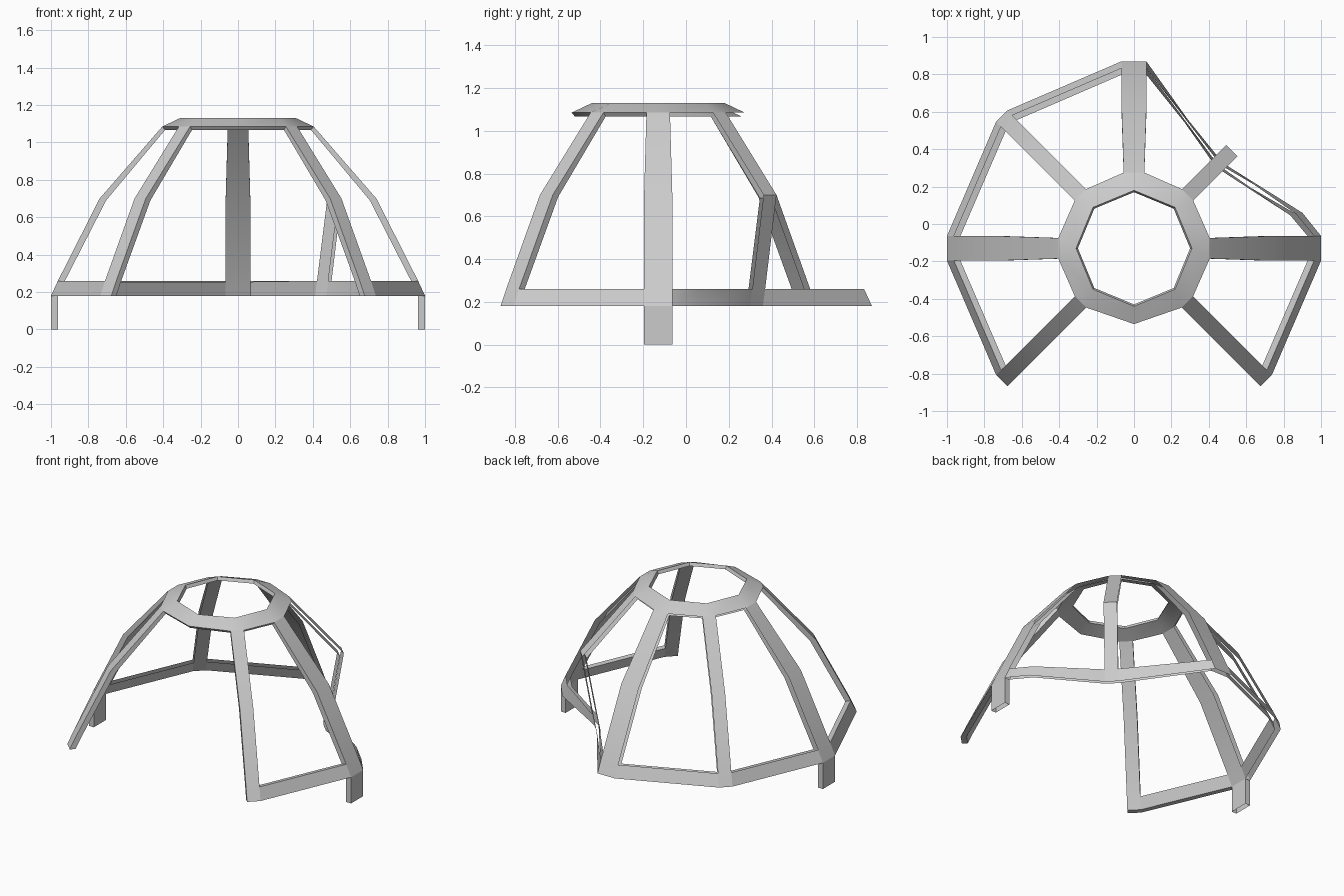
import bpy, bmesh, math
from mathutils import Vector

if "Cube" in bpy.data.objects:
    bpy.data.objects.remove(bpy.data.objects["Cube"])

CY = -0.13  # dome centre in y
# (radius, z) from top hole down to the lower edge, for outer and inner skin
OUTER = [(0.405, 1.085), (0.74, 0.70), (0.963, 0.26), (1.0, 0.18), (0.31, 1.13)]
INNER = [(0.39, 1.067), (0.705, 0.69), (0.928, 0.255), (0.963, 0.18), (0.30, 1.108)]
# the dented back right rib bends inward below its knee
OUTER_DENT = [OUTER[0], (0.74, 0.70), (0.665, 0.26), (0.65, 0.18), OUTER[4]]
INNER_DENT = [INNER[0], (0.715, 0.685), (0.64, 0.26), (0.625, 0.18), INNER[4]]
HOLE = 4
KINK = 0.265  # extra bend of the band beside the dent
RIBS = [0, 1, 2, 3, 4, 5, 7]


def point(key, inner):
    k, side, lvl = key
    k = k % 8
    prof = (INNER_DENT if inner else OUTER_DENT) if k == 1 else (INNER if inner else OUTER)
    r, z = prof[lvl]
    half = 0.0
    if k == KINK:
        r *= 0.92
    elif k != 6 and lvl != HOLE:
        half = (0.055 if lvl == 0 else 0.066) if k % 2 == 0 else 0.0425
    a = k * math.pi / 4
    s = side * half
    return Vector((r * math.cos(a) - s * math.sin(a), CY + r * math.sin(a) + s * math.cos(a), z))


def sheet(bm, keys):
    """Outer skin face plus its inner skin twin."""
    bm.faces.new([bm.verts.new(point(k, False)) for k in keys])
    bm.faces.new([bm.verts.new(point(k, True)) for k in reversed(keys)])


def wall(bm, a, b):
    """Joins outer and inner skin along an edge."""
    pts = [point(b, False), point(a, False), point(a, True), point(b, True)]
    bm.faces.new([bm.verts.new(p) for p in pts])


def finish(bm, name):
    bmesh.ops.remove_doubles(bm, verts=bm.verts[:], dist=0.0005)
    me = bpy.data.meshes.new(name)
    bm.to_mesh(me)
    bm.free()
    ob = bpy.data.objects.new(name, me)
    bpy.context.collection.objects.link(ob)
    bpy.ops.object.select_all(action='DESELECT')
    ob.select_set(True)
    bpy.context.view_layer.objects.active = ob
    bpy.ops.object.shade_smooth_by_angle(angle=math.radians(30))


# ribs
for k in RIBS:
    bm = bmesh.new()
    for l in range(3):
        sheet(bm, [(k, -1, l + 1), (k, 1, l + 1), (k, 1, l), (k, -1, l)])
        # side walls only around the front windows and front opening
        if k in (4, 5) and (l < 2 or k == 5):
            wall(bm, (k, 1, l + 1), (k, 1, l))
        if k in (7, 0) and (l < 2 or k == 7):
            wall(bm, (k, -1, l), (k, -1, l + 1))
        if k == 5 and l < 2:
            wall(bm, (k, -1, l), (k, -1, l + 1))
        if k == 7 and l < 2:
            wall(bm, (k, 1, l + 1), (k, 1, l))
    if k in (5, 7):
        wall(bm, (k, -1, 3), (k, 1, 3))
    finish(bm, "rib_%d" % k)

# top ring
bm = bmesh.new()
for k in range(8):
    sheet(bm, [(k, 1, 0), (k + 1, -1, 0), (k + 1, 0, HOLE), (k, 0, HOLE)])
    if k != 6:
        sheet(bm, [(k, -1, 0), (k, 1, 0), (k, 0, HOLE)])
    wall(bm, (k + 1, 0, HOLE), (k, 0, HOLE))
    if k >= 4:
        wall(bm, (k, 1, 0), (k + 1, -1, 0))
finish(bm, "top_ring")

# lower band, open at the front
bm = bmesh.new()
for a, b in [(0, KINK), (KINK, 1), (1, 2), (2, 3), (3, 4), (4, 5), (7, 8)]:
    sheet(bm, [(a, 1, 3), (b, -1, 3), (b, -1, 2), (a, 1, 2)])
    if a in (4, 7):
        wall(bm, (b, -1, 2), (a, 1, 2))
        wall(bm, (a, 1, 3), (b, -1, 3))
finish(bm, "lower_band")

# feet, open underneath
for sx, name in ((1, "right_foot"), (-1, "left_foot")):
    bm = bmesh.new()
    bmesh.ops.create_cube(bm, size=1)
    for v in bm.verts:
        v.co = (sx * 0.9815 + v.co.x * 0.037, CY + v.co.y * 0.132, 0.09 + v.co.z * 0.18)
    caps = [f for f in bm.faces if abs(f.normal.z) > 0.9]
    bmesh.ops.delete(bm, geom=caps, context='FACES_ONLY')
    finish(bm, name)
